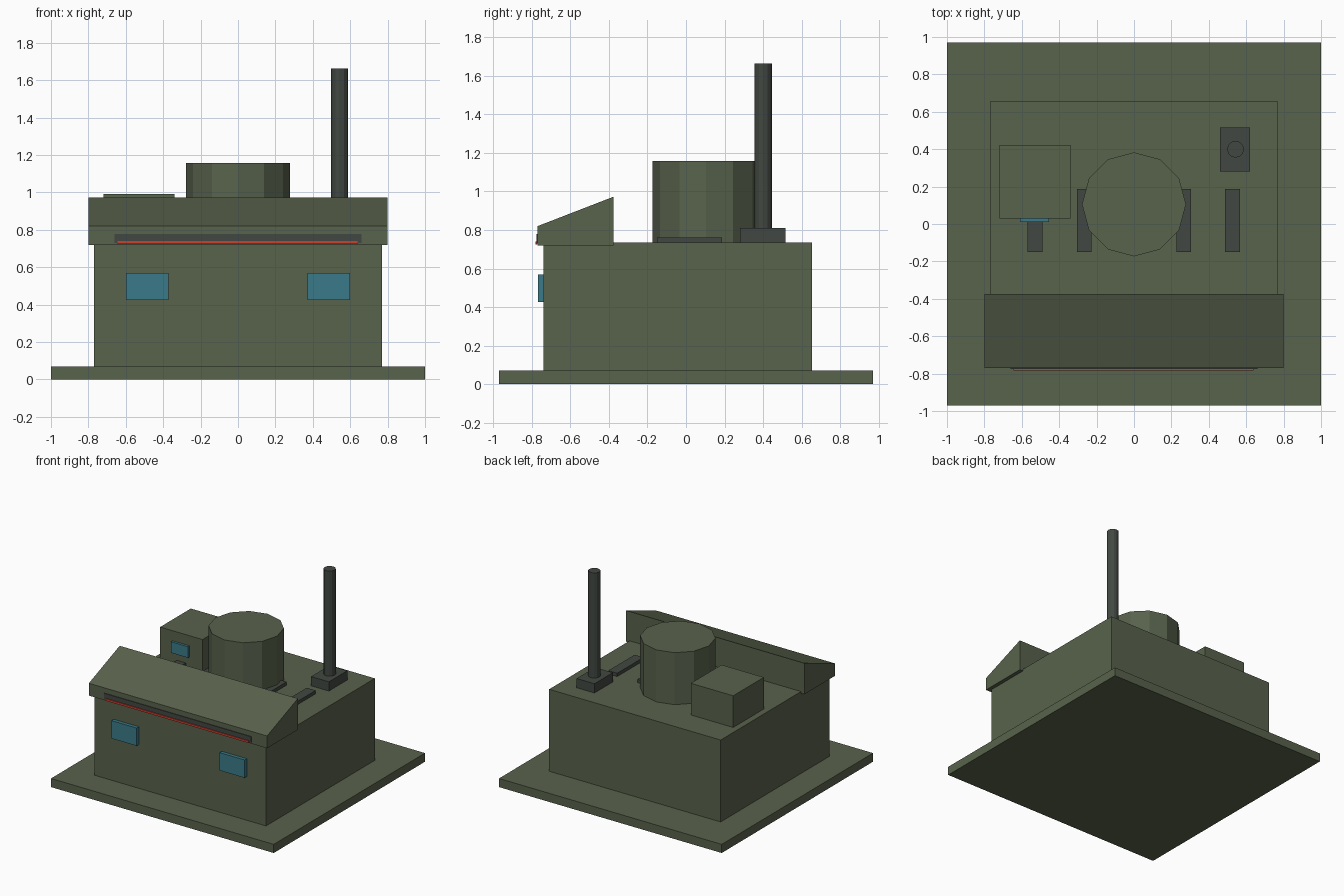
import bpy, bmesh, math

if "Cube" in bpy.data.objects:
    bpy.data.objects.remove(bpy.data.objects["Cube"])


def material(name, rgb):
    m = bpy.data.materials.new(name)
    m.diffuse_color = (*rgb, 1.0)
    m.use_nodes = True
    m.node_tree.nodes["Principled BSDF"].inputs["Base Color"].default_value = m.diffuse_color
    return m


GREEN = material("olive_green", (0.098, 0.122, 0.072))
DARK = material("dark_grey", (0.054, 0.064, 0.054))
GLASS = material("teal_glass", (0.042, 0.195, 0.246))
RED = material("red_strip", (0.62, 0.05, 0.028))


def finish(bm, name, mat):
    bmesh.ops.recalc_face_normals(bm, faces=bm.faces)
    mesh = bpy.data.meshes.new(name)
    bm.to_mesh(mesh)
    bm.free()
    mesh.materials.append(mat)
    ob = bpy.data.objects.new(name, mesh)
    bpy.context.collection.objects.link(ob)
    return ob


def prism(name, profile, x0, x1, mat):
    """Extrude a (y, z) outline from x0 to x1."""
    bm = bmesh.new()
    face = bm.faces.new([bm.verts.new((x0, y, z)) for y, z in profile])
    ext = bmesh.ops.extrude_face_region(bm, geom=[face])["geom"]
    bmesh.ops.translate(bm, vec=(x1 - x0, 0, 0),
                        verts=[v for v in ext if isinstance(v, bmesh.types.BMVert)])
    return finish(bm, name, mat)


def box(name, x, y, z, mat):
    return prism(name, [(y[0], z[0]), (y[1], z[0]), (y[1], z[1]), (y[0], z[1])],
                 x[0], x[1], mat)


def cylinder(name, x, y, r, z0, z1, sides, mat):
    bm = bmesh.new()
    bmesh.ops.create_cone(bm, cap_ends=True, segments=sides, radius1=r, radius2=r,
                          depth=z1 - z0)
    bmesh.ops.translate(bm, vec=(x, y, (z0 + z1) / 2), verts=bm.verts)
    return finish(bm, name, mat)


ROOF = 0.735

# Foundation slab and main bunker block
box("base_slab", (-1, 1), (-0.97, 0.97), (0, 0.07), GREEN)
box("main_block", (-0.77, 0.77), (-0.74, 0.655), (0.07, ROOF), GREEN)

# Sloped hood over the front, with dark slot and red light strip
prism("front_hood", [(-0.77, 0.72), (-0.375, 0.72), (-0.375, 0.973), (-0.77, 0.82)],
      -0.8, 0.8, GREEN)
box("hood_slot", (-0.66, 0.66), (-0.775, -0.767), (0.73, 0.778), DARK)
box("light_strip", (-0.645, 0.64), (-0.782, -0.773), (0.725, 0.741), RED)

# Front windows
for side, cx in (("left", -0.485), ("right", 0.485)):
    box(side + "_window", (cx - 0.113, cx + 0.113), (-0.768, -0.735), (0.425, 0.57), GLASS)

# Roof drum
cylinder("roof_drum", 0, 0.105, 0.278, ROOF, 1.157, 12, GREEN)

# Roof cabin with its window
box("roof_cabin", (-0.72, -0.34), (0.03, 0.423), (ROOF, 0.992), GREEN)
box("cabin_window", (-0.61, -0.455), (0.01, 0.035), (0.82, 0.91), GLASS)

# Roof vents
for i, cx in enumerate((-0.53, -0.266, 0.266, 0.527)):
    box(f"roof_vent_{i + 1}", (cx - 0.04, cx + 0.04), (-0.15, 0.187), (ROOF - 0.01, 0.762), DARK)

# Chimney mast on its foot
box("mast_foot", (0.46, 0.62), (0.28, 0.517), (ROOF, 0.81), DARK)
cylinder("mast", 0.543, 0.4, 0.045, 0.81, 1.663, 12, DARK)
